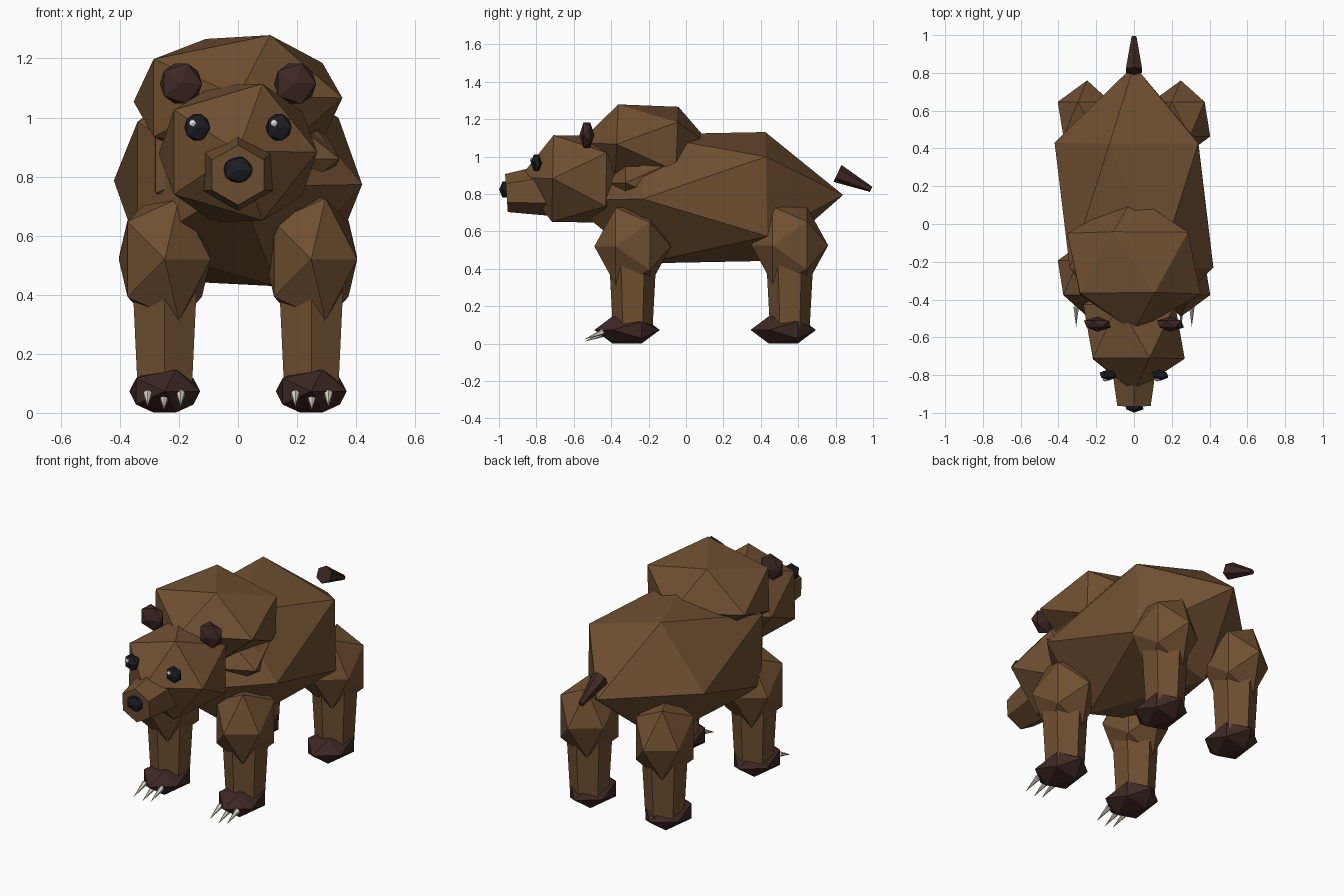
import bpy
import bmesh
import math
from mathutils import Matrix, Vector

if "Cube" in bpy.data.objects:
    bpy.data.objects.remove(bpy.data.objects["Cube"])


def material(name, color):
    m = bpy.data.materials.new(name)
    m.diffuse_color = (*color, 1.0)
    m.use_nodes = True
    m.node_tree.nodes["Principled BSDF"].inputs["Base Color"].default_value = m.diffuse_color
    return m


FUR = material("brown_fur", (0.16, 0.08, 0.031))
DARK = material("dark_brown", (0.048, 0.021, 0.017))
BLACK = material("near_black", (0.011, 0.013, 0.016))
IVORY = material("ivory", (0.72, 0.68, 0.58))
WHITE = material("white", (0.9, 0.9, 0.9))


def finish(name, bm, mat):
    mesh = bpy.data.meshes.new(name)
    bmesh.ops.recalc_face_normals(bm, faces=bm.faces)
    bm.to_mesh(mesh)
    bm.free()
    mesh.materials.append(mat)
    obj = bpy.data.objects.new(name, mesh)
    bpy.context.collection.objects.link(obj)
    return obj


def blob(name, center, radii, mat, tilt=0.0):
    """Twenty-sided lump with its poles along y, pitched by tilt."""
    bm = bmesh.new()
    bmesh.ops.create_icosphere(bm, subdivisions=1, radius=1.0)
    bm.transform(Matrix.Translation(center)
                 @ Matrix.Rotation(tilt, 4, 'X')
                 @ Matrix.Diagonal((*radii, 1.0))
                 @ Matrix.Rotation(math.pi / 2, 4, 'X'))
    return finish(name, bm, mat)


def taper(name, start, end, r1, r2, mat, sides=6):
    """Tapered cylinder or cone running from start to end."""
    a, b = Vector(start), Vector(end)
    axis = b - a
    bm = bmesh.new()
    bmesh.ops.create_cone(bm, cap_ends=True, segments=sides,
                          radius1=r1, radius2=r2, depth=axis.length)
    # keep one corner of the section in the vertical plane through y
    z = axis.normalized()
    x = Vector((1, 0, 0))
    x = (x - z * x.dot(z)).normalized()
    rot = Matrix((x, z.cross(x), z)).transposed().to_4x4()
    bm.transform(Matrix.Translation((a + b) / 2) @ rot)
    return finish(name, bm, mat)


# Trunk
blob("body", (0, 0.10, 0.78), (0.47, 0.74, 0.405), FUR, 0.02)
blob("shoulder_hump", (0, -0.21, 1.06), (0.395, 0.36, 0.25), FUR, -0.04)
blob("neck", (0, -0.19, 0.86), (0.385, 0.30, 0.22), FUR)

# Head
blob("head", (0, -0.57, 0.88), (0.30, 0.32, 0.272), FUR, -0.02)
taper("snout", (0, -0.75, 0.82), (0, -0.96, 0.805), 0.136, 0.102, FUR)
blob("nose", (0, -0.967, 0.823), (0.056, 0.032, 0.05), BLACK)

# Tail
taper("tail", (0, 0.81, 0.91), (0, 0.99, 0.825), 0.05, 0.015, DARK)

for side, s in (("left", -1), ("right", 1)):
    # Ears and eyes
    blob(side + "_ear", (s * 0.193, -0.53, 1.115), (0.08, 0.04, 0.08), DARK)
    blob(side + "_eye", (s * 0.138, -0.80, 0.967), (0.049, 0.03, 0.052), BLACK)
    blob(side + "_eye_glint", (s * 0.138 - 0.016, -0.825, 0.981),
         (0.014, 0.009, 0.014), WHITE)

    # Legs and paws
    for end, y, paw_y, zc in (("front", -0.285, -0.315, 0.52),
                              ("hind", 0.555, 0.52, 0.525)):
        name = side + "_" + end
        x = s * 0.248
        blob(name + "_upper_leg", (x, y, zc), (0.174, 0.205, 0.243), FUR)
        taper(name + "_lower_leg", (x, y, 0.08), (x, y, 0.52),
              0.106, 0.130, FUR)
        blob(name + "_paw", (x, paw_y, 0.073), (0.134, 0.175, 0.085), DARK)

    # Front claws
    for i in (-1, 0, 1):
        drop = 0.012 if i == 0 else 0.0
        cx = s * 0.25 + i * 0.056
        taper(f"{side}_claw_{i + 2}", (cx, -0.44, 0.064 - drop),
              (cx, -0.545, 0.022 - drop), 0.016, 0.0, IVORY, 6)
